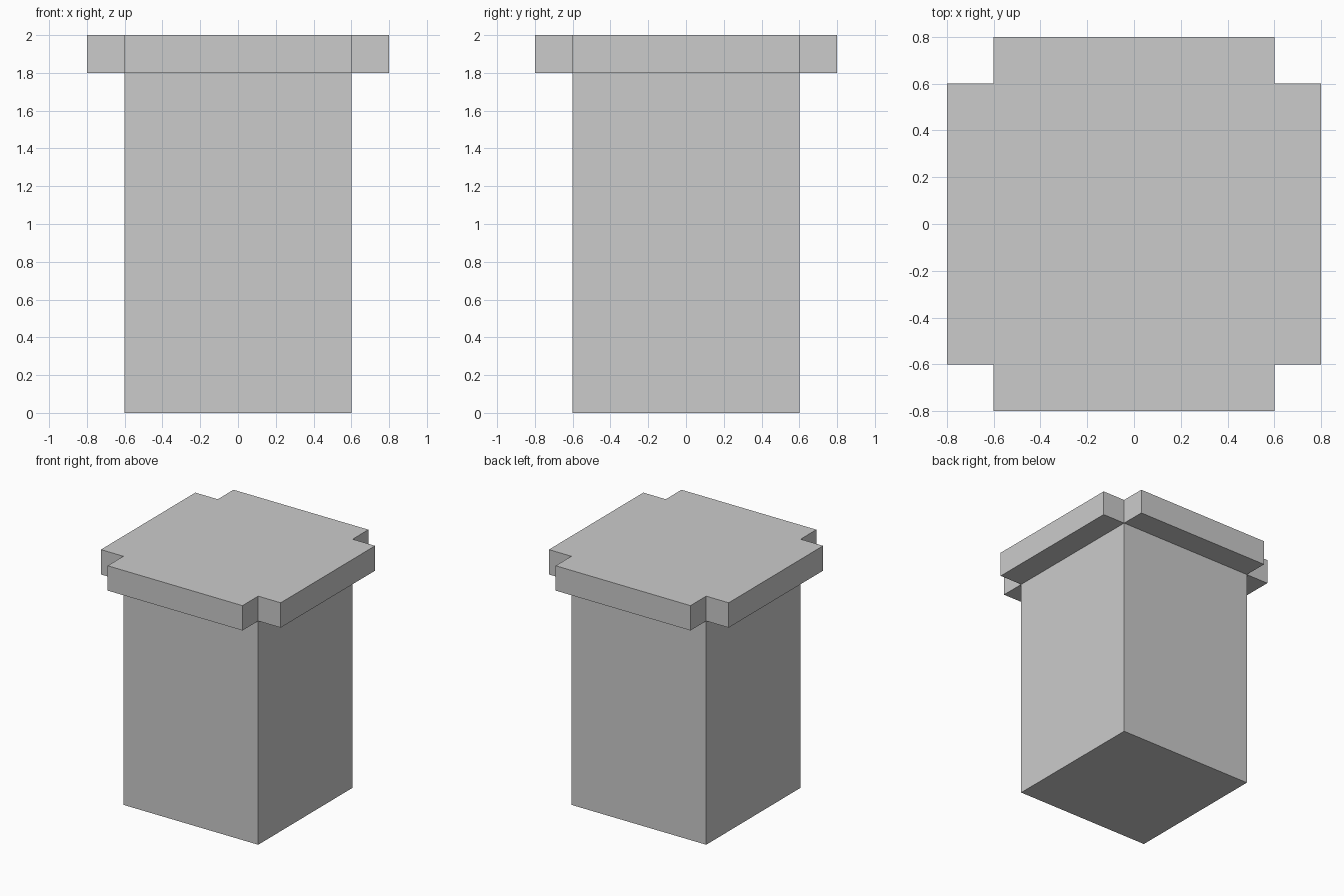
import bpy
import bmesh
from mathutils import Matrix, Vector

if "Cube" in bpy.data.objects:
    bpy.data.objects.remove(bpy.data.objects["Cube"])

WIDTH, SHAFT_H, RIM_H, OVERHANG = 1.2, 1.8, 0.2, 0.2


def extrude(bm, face, offset):
    """Extrude one face region and move it by offset."""
    new = bmesh.ops.extrude_face_region(bm, geom=[face])["geom"]
    verts = [g for g in new if isinstance(g, bmesh.types.BMVert)]
    bmesh.ops.translate(bm, verts=verts, vec=offset)


def face_towards(bm, direction, min_z):
    """Find the face above min_z that points in the given direction."""
    return next(f for f in bm.faces
                if f.normal.dot(direction) > 0.9
                and f.calc_center_median().z > min_z)


bm = bmesh.new()

# Square shaft
bmesh.ops.create_cube(bm, size=1, matrix=Matrix.Translation((0, 0, SHAFT_H / 2))
                      @ Matrix.Diagonal((WIDTH, WIDTH, SHAFT_H, 1)))
bm.normal_update()

# Top band
up = Vector((0, 0, 1))
extrude(bm, face_towards(bm, up, SHAFT_H / 2), up * RIM_H)
bm.normal_update()

# Rim flaps: pull out each side of the top band, leaving notched corners
sides = [Vector(d) for d in ((1, 0, 0), (-1, 0, 0), (0, 1, 0), (0, -1, 0))]
for d, face in [(d, face_towards(bm, d, SHAFT_H)) for d in sides]:
    extrude(bm, face, d * OVERHANG)

bmesh.ops.recalc_face_normals(bm, faces=bm.faces)
mesh = bpy.data.meshes.new("pedestal")
bm.to_mesh(mesh)
bm.free()
bpy.context.collection.objects.link(bpy.data.objects.new("pedestal", mesh))
